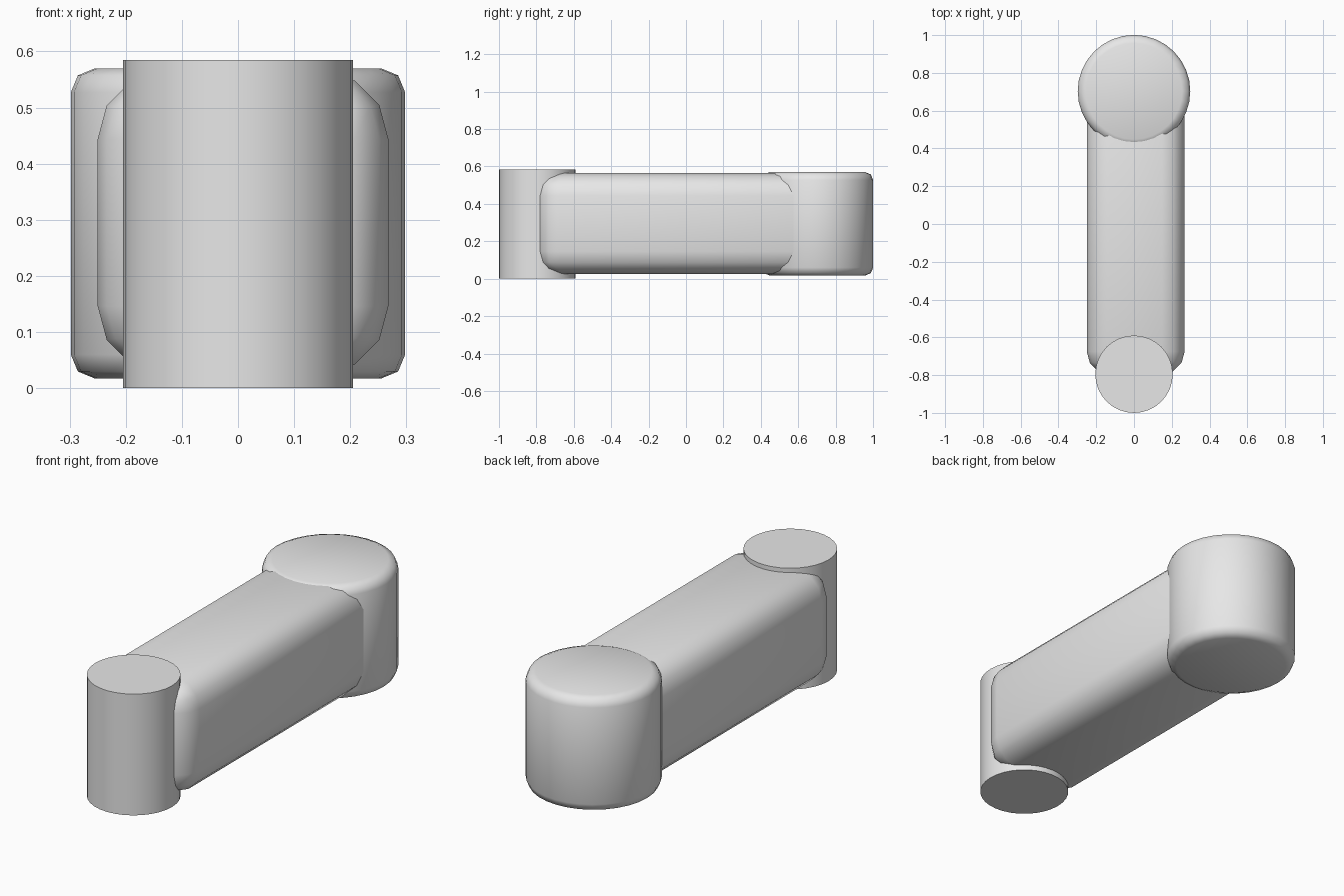
import bpy, bmesh, math
from mathutils import Matrix

if "Cube" in bpy.data.objects:
    bpy.data.objects.remove(bpy.data.objects["Cube"], do_unlink=True)

# Single flat colour
grey = bpy.data.materials.new("light_grey")
grey.use_nodes = True
colour = (0.8, 0.8, 0.8, 1)
grey.diffuse_color = colour
grey.node_tree.nodes["Principled BSDF"].inputs["Base Color"].default_value = colour


def finish(name, bm, centre):
    """Turn the bmesh into a smooth-shaded object at its centre."""
    bmesh.ops.recalc_face_normals(bm, faces=bm.faces)
    mesh = bpy.data.meshes.new(name)
    bm.to_mesh(mesh)
    bm.free()
    mesh.materials.append(grey)
    obj = bpy.data.objects.new(name, mesh)
    obj.location = centre
    bpy.context.collection.objects.link(obj)
    bpy.ops.object.select_all(action='DESELECT')
    obj.select_set(True)
    bpy.context.view_layer.objects.active = obj
    bpy.ops.object.shade_smooth_by_angle(angle=math.radians(50))
    return obj


def post(name, radius, bottom, top, y, bevel=0):
    """Upright cylinder, optionally with rounded rims."""
    bm = bmesh.new()
    bmesh.ops.create_cone(bm, cap_ends=True, segments=32, radius1=radius,
                          radius2=radius, depth=top - bottom)
    if bevel:
        rims = [e for e in bm.edges
                if abs(e.verts[0].co.z - e.verts[1].co.z) < 1e-4]
        bmesh.ops.bevel(bm, geom=rims, offset=bevel, segments=2,
                        profile=0.5, affect='EDGES')
    return finish(name, bm, (0, y, (bottom + top) / 2))


def rounded_box(name, size, centre, bevel):
    """Box with every edge rounded."""
    bm = bmesh.new()
    bmesh.ops.create_cube(bm, size=1, matrix=Matrix.Diagonal((*size, 1)))
    bmesh.ops.bevel(bm, geom=bm.edges[:], offset=bevel, segments=3,
                    profile=0.5, affect='EDGES')
    return finish(name, bm, centre)


FRONT_Y, BACK_Y = -0.795, 0.703

# Slim pin at the front, thicker rounded hub at the back
post("front_pin", 0.205, 0, 0.585, FRONT_Y)
post("back_hub", 0.298, 0.017, 0.57, BACK_Y, bevel=0.043)

# Arm spanning between the two cylinder axes
rounded_box("connecting_arm", (0.518, BACK_Y - FRONT_Y, 0.538),
            (0.009, (FRONT_Y + BACK_Y) / 2, 0.295), 0.12)
